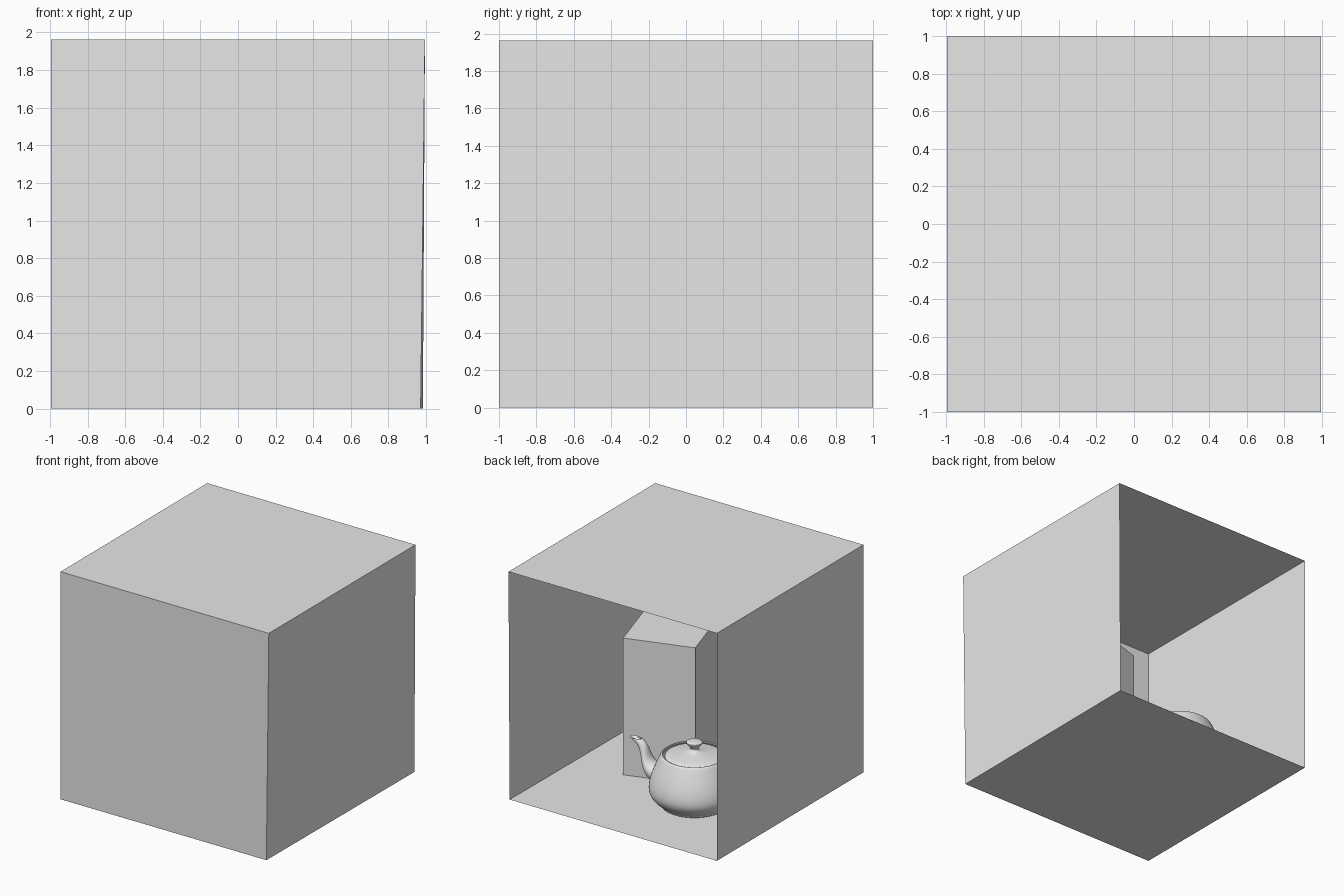
import bpy, bmesh, math
from mathutils import Vector

cube = bpy.data.objects.get("Cube")
if cube:
    bpy.data.objects.remove(cube, do_unlink=True)

grey = bpy.data.materials.new("light_grey")
grey.use_nodes = True
grey.diffuse_color = (0.8, 0.8, 0.8, 1)
grey.node_tree.nodes["Principled BSDF"].inputs["Base Color"].default_value = (0.8, 0.8, 0.8, 1)


def finish(name, bm, smooth=False):
    """Turn a bmesh into a named grey object."""
    bmesh.ops.remove_doubles(bm, verts=bm.verts, dist=1e-5)
    bmesh.ops.recalc_face_normals(bm, faces=bm.faces)
    mesh = bpy.data.meshes.new(name)
    bm.to_mesh(mesh)
    bm.free()
    mesh.materials.append(grey)
    obj = bpy.data.objects.new(name, mesh)
    bpy.context.collection.objects.link(obj)
    if smooth:
        bpy.ops.object.select_all(action="DESELECT")
        obj.select_set(True)
        bpy.context.view_layer.objects.active = obj
        bpy.ops.object.shade_smooth_by_angle(angle=math.radians(50))


def panel(name, corners):
    bm = bmesh.new()
    bm.faces.new([bm.verts.new(c) for c in corners])
    finish(name, bm)


# Room: open at the back, left wall leaning slightly outward
W, D, H = 0.994, 1.0, 1.963
LF, LB = 0.971, 0.983           # floor's left edge at front and back
panel("floor", [(-W, -D, 0), (LF, -D, 0), (LB, D, 0), (-W, D, 0)])
panel("ceiling", [(-W, -D, H), (-W, D, H), (W, D, H), (W, -D, H)])
panel("front_wall", [(-W, -D, 0), (-W, -D, H), (W, -D, H), (LF, -D, 0)])
panel("right_wall", [(-W, -D, 0), (-W, D, 0), (-W, D, H), (-W, -D, H)])
panel("left_wall", [(LF, -D, 0), (W, -D, H), (W, D, H), (LB, D, 0)])

# Tall block: turned footprint extruded upward
bm = bmesh.new()
foot = bm.faces.new([bm.verts.new((x, y, 0)) for x, y in
                     [(0.519, 0.116), (-0.047, -0.059), (0.129, -0.631), (0.694, -0.452)]])
top = bmesh.ops.extrude_face_region(bm, geom=[foot])["geom"]
bmesh.ops.translate(bm, vec=(0, 0, 1.18),
                    verts=[g for g in top if isinstance(g, bmesh.types.BMVert)])
finish("tall_block", bm)

# Teapot
UNIT = 0.1789
TEAPOT_AT = Vector((-0.267, 0.266, 0.001))


def bezier(p, t):
    """Point on a cubic curve with four control points."""
    u = 1 - t
    w = (u ** 3, 3 * u * u * t, 3 * u * t * t, t ** 3)
    return Vector([sum(a * q[i] for a, q in zip(w, p)) for i in range(len(p[0]))])


def curve(points, steps=10):
    """Chain of cubic curves sharing end points."""
    out = [bezier(points[:4], 0)]
    for k in range(0, len(points) - 1, 3):
        out += [bezier(points[k:k + 4], (j + 1) / steps) for j in range(steps)]
    return out


def place(bm):
    for v in bm.verts:
        v.co = v.co * UNIT + TEAPOT_AT


def lathe(name, points):
    bm = bmesh.new()
    verts = [bm.verts.new((r, 0, z)) for r, z in curve(points)]
    edges = [bm.edges.new(pair) for pair in zip(verts, verts[1:])]
    bmesh.ops.spin(bm, geom=verts + edges, cent=(0, 0, 0), axis=(0, 0, 1),
                   angle=math.tau, steps=64, use_duplicate=False)
    place(bm)
    finish(name, bm, True)


def tube(name, inner, outer):
    """Sweep a rounded section between two side curves of (x, half width, z)."""
    bm = bmesh.new()
    rings = []
    for a, b in zip(curve(inner), curve(outer)):
        ring = []
        for side, p, q in ((1, a, b), (-1, b, a)):
            section = [(p.x, 0, p.z), (p.x, side * p.y, p.z),
                       (q.x, side * q.y, q.z), (q.x, 0, q.z)]
            ring += [bm.verts.new(bezier(section, k / 10)) for k in range(10)]
        rings.append(ring)
    for r, s in zip(rings, rings[1:]):
        for k in range(len(r)):
            n = (k + 1) % len(r)
            bm.faces.new((r[k], r[n], s[n], s[k]))
    place(bm)
    finish(name, bm, True)


lathe("teapot_body", [
    (1.4, 2.4), (1.3375, 2.531), (1.4375, 2.531), (1.5, 2.4),
    (1.75, 1.875), (2, 1.35), (2, 0.9), (2, 0.45), (1.5, 0.225), (1.5, 0.15),
    (1.5, 0.075), (1.425, 0), (0, 0)])
lathe("teapot_lid", [
    (0, 3.15), (0.8, 3.15), (0, 2.85), (0.2, 2.7), (0.4, 2.55), (1.3, 2.55), (1.3, 2.4)])
HW = 0.3                        # handle half width
tube("teapot_handle",
     [(-1.6, HW, 2.025), (-2.3, HW, 2.025), (-2.7, HW, 2.025), (-2.7, HW, 1.8),
      (-2.7, HW, 1.575), (-2.5, HW, 1.125), (-2, HW, 0.9)],
     [(-1.5, HW, 2.25), (-2.5, HW, 2.25), (-3, HW, 2.25), (-3, HW, 1.8),
      (-3, HW, 1.35), (-2.65, HW, 0.9375), (-1.9, HW, 0.6)])
ROOT, TIP, LIP = 0.66, 0.25, 0.15   # spout half widths
tube("teapot_spout",
     [(1.7, ROOT, 1.425), (2.6, ROOT, 1.425), (2.3, TIP, 2.1), (2.7, TIP, 2.4),
      (2.8, TIP, 2.475), (2.9, LIP, 2.475), (2.8, LIP, 2.4)],
     [(1.7, ROOT, 0.6), (3.1, ROOT, 0.825), (2.4, TIP, 2.025), (3.3, TIP, 2.4),
      (3.525, TIP, 2.494), (3.45, LIP, 2.512), (3.2, LIP, 2.4)])
